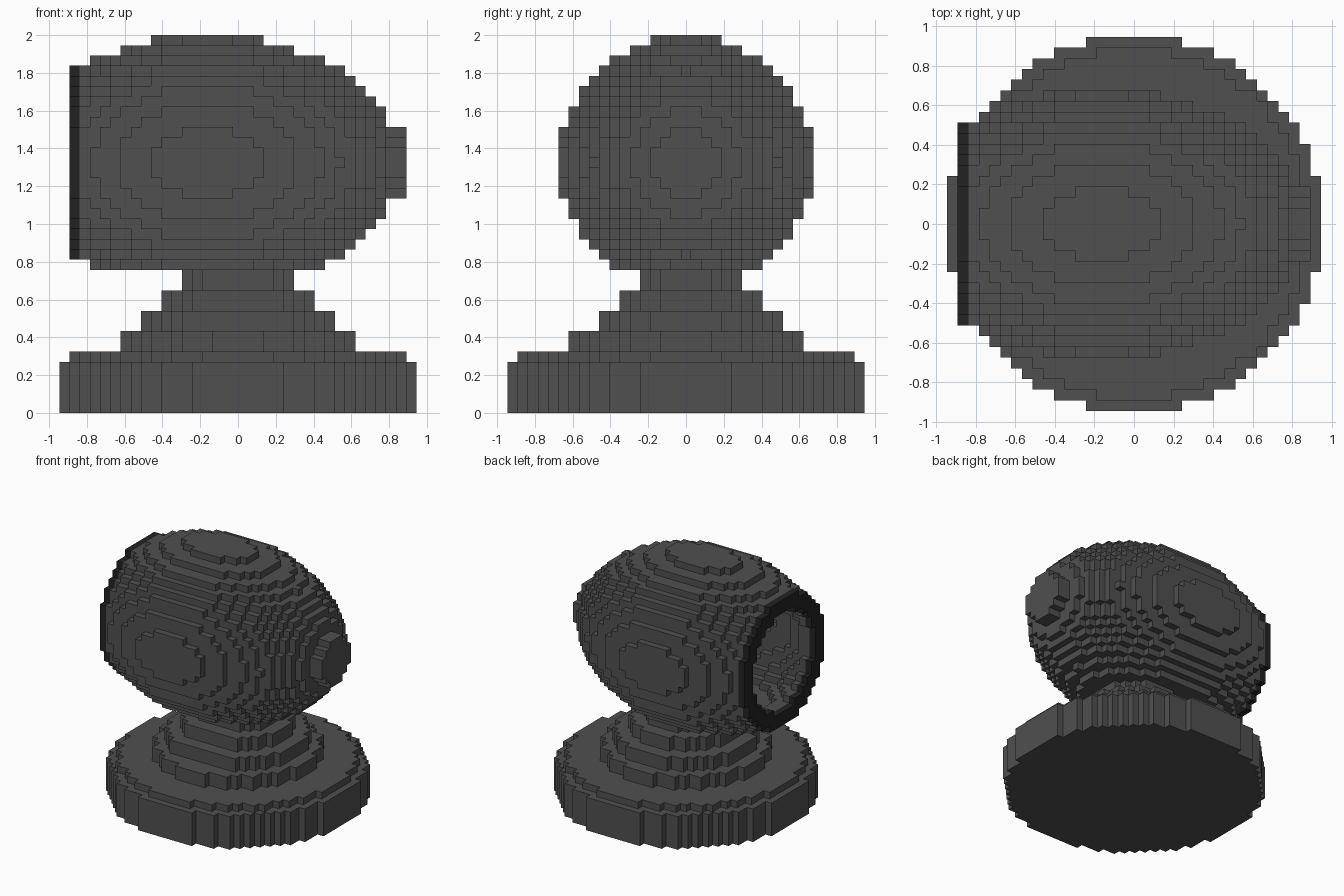
import bpy
from mathutils import Vector

cube = bpy.data.objects.get("Cube")
if cube:
    bpy.data.objects.remove(cube, do_unlink=True)

U = 2.0 / 37          # block size
HEAD_X, HEAD_Z = -3, 24   # head centre, in blocks
RIM_X = -16           # block layer of the opening rim


def make_material(name, value):
    m = bpy.data.materials.new(name)
    m.use_nodes = True
    colour = (value, value, value, 1.0)
    m.diffuse_color = colour
    bsdf = m.node_tree.nodes["Principled BSDF"]
    bsdf.inputs["Base Color"].default_value = colour
    bsdf.inputs["Roughness"].default_value = 0.8
    return m


grey = make_material("dark grey", 0.08)
black = make_material("near black", 0.016)


def disc(radius, z0, z1, front=-99):
    """Blocks of a round tier, optionally trimmed flat at the front."""
    n = int(radius)
    return {(x, y, z)
            for x in range(-n, n + 1) for y in range(max(-n, front), n + 1)
            for z in range(z0, z1) if x * x + y * y <= radius * radius}


def in_ellipsoid(x, y, z, length, radius):
    return (x / length) ** 2 + (y * y + z * z) / radius ** 2 <= 1


# Round foot
foot = disc(17.5, 0, 5) | disc(16.4, 5, 6)

# Stepped stem: radius, bottom, top, front trim
stem = set()
for tier in ((11.35, 6, 8, -11), (9.5, 8, 10, -8), (7.5, 10, 12, -6), (5.5, 12, 14, -4)):
    stem |= disc(*tier)

# Hollow rounded head, flat underneath, with a round cap on the closed end
head, rim = set(), set()
for x in range(RIM_X, 17):
    for y in range(-12, 13):
        for z in range(-10, 13):
            dx, rr = x - HEAD_X, y * y + z * z
            cell = (x, y, z + HEAD_Z)
            if x == RIM_X:
                if 7.5 ** 2 < rr <= 9.5 ** 2:
                    rim.add(cell)
                continue
            cap = x >= 15 and rr <= 12
            shell = x < 15 and in_ellipsoid(dx, y, z, 18.75, 12.5)
            cavity = z >= -8 and in_ellipsoid(dx, y, z, 16.75, 10.5)
            if cap or (shell and not cavity):
                head.add(cell)

parts = {
    "foot": (foot, grey),
    "stem": (stem, grey),
    "head_shell": (head, grey),
    "opening_rim": (rim, black),
}
solid = foot | stem | head | rim


def build(name, cells, material):
    """Make the outer skin of a set of blocks, leaving out buried faces."""
    index, verts, faces = {}, [], []

    def corner(p):
        key = tuple(round(2 * c) for c in p)
        if key not in index:
            index[key] = len(verts)
            verts.append(((p.x) * U, (p.y) * U, (p.z + 0.5) * U))
        return index[key]

    for cell in sorted(cells):
        c = Vector(cell)
        for axis in range(3):
            for sign in (-1, 1):
                n = Vector((0, 0, 0))
                n[axis] = sign
                if tuple(int(v) for v in c + n) in solid:
                    continue
                a = Vector((0, 0, 0))
                a[(axis + 1) % 3] = 0.5
                b = n.cross(a)
                mid = c + n * 0.5
                faces.append([corner(mid + o) for o in (-a - b, a - b, a + b, b - a)])

    mesh = bpy.data.meshes.new(name)
    mesh.from_pydata(verts, [], faces)
    mesh.materials.append(material)
    mesh.update()
    obj = bpy.data.objects.new(name, mesh)
    bpy.context.scene.collection.objects.link(obj)


for name, (cells, material) in parts.items():
    build(name, cells, material)
